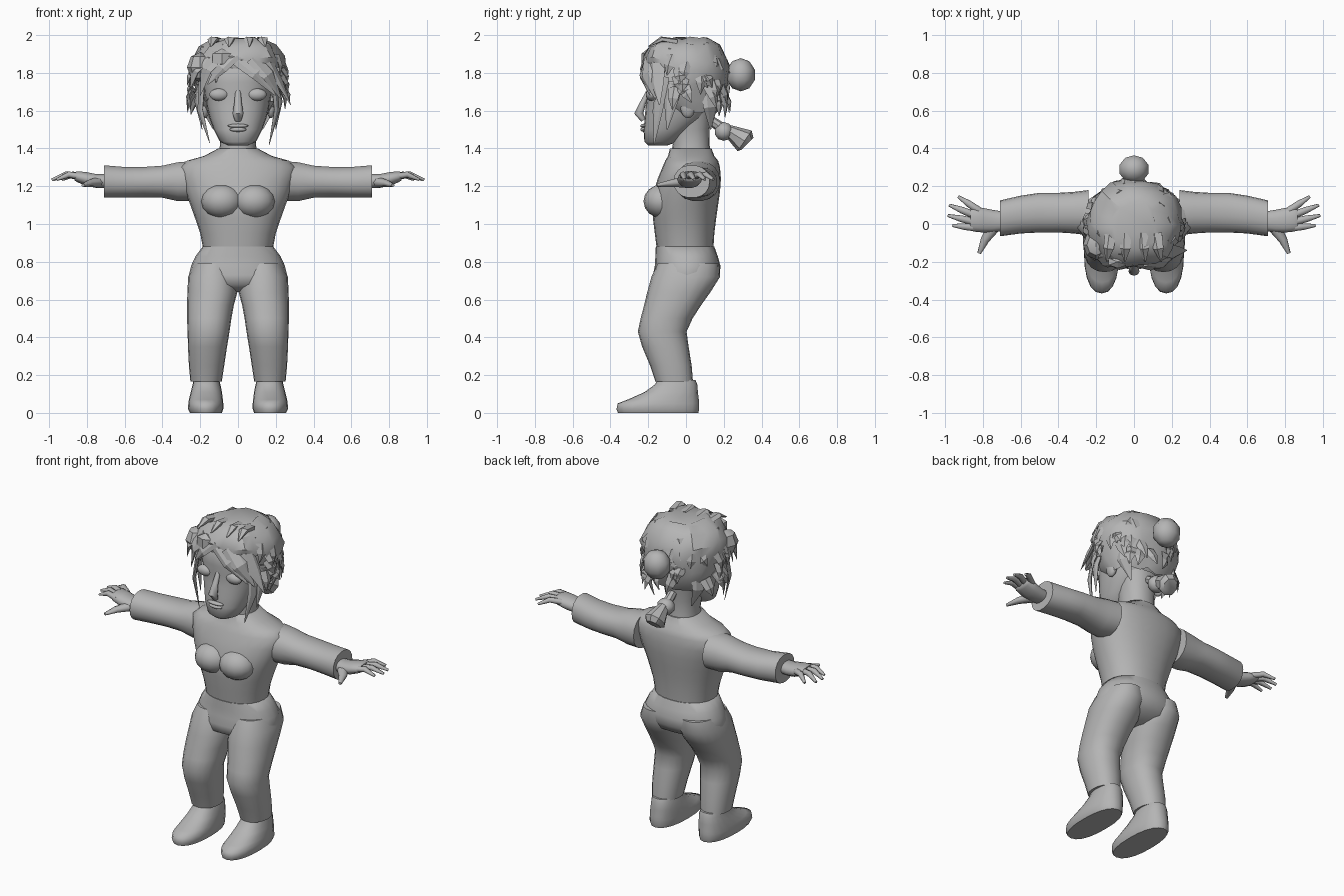
import bpy, bmesh, math, random
from mathutils import Vector

random.seed(4)
GREY = bpy.data.materials.new("plain grey")
GREY.diffuse_color = (0.46, 0.46, 0.46, 1)


def finish(name, bm, mirror=False, smooth=60):
    bmesh.ops.recalc_face_normals(bm, faces=bm.faces)
    me = bpy.data.meshes.new(name)
    bm.to_mesh(me)
    bm.free()
    ob = bpy.data.objects.new(name, me)
    bpy.context.collection.objects.link(ob)
    me.materials.append(GREY)
    if mirror:
        ob.modifiers.new("mirror", "MIRROR").use_mirror_merge = False
    if smooth:
        bpy.ops.object.select_all(action="DESELECT")
        ob.select_set(True)
        bpy.context.view_layer.objects.active = ob
        bpy.ops.object.shade_smooth_by_angle(angle=math.radians(smooth))
    return ob


def bridge(bm, rings, caps=True):
    n = len(rings[0])
    for a, b in zip(rings, rings[1:]):
        for i in range(n):
            j = (i + 1) % n
            bm.faces.new((a[i], a[j], b[j], b[i]))
    if caps:
        bm.faces.new(rings[0])
        bm.faces.new(rings[-1])


def loft_bm(rows, axis="z", n=20, e=2.2, caps=True):
    """rows: (position along axis, first min, first max, second min, second max)"""
    bm = bmesh.new()
    rings = []
    for t, a0, a1, b0, b1 in rows:
        ring = []
        for i in range(n):
            c, s = math.cos(2 * math.pi * i / n), math.sin(2 * math.pi * i / n)
            c = math.copysign(abs(c) ** (2 / e), c)
            s = math.copysign(abs(s) ** (2 / e), s)
            a, b = (a0 + a1 + (a1 - a0) * c) / 2, (b0 + b1 + (b1 - b0) * s) / 2
            ring.append(bm.verts.new((a, b, t) if axis == "z" else (t, a, b)))
        rings.append(ring)
    bridge(bm, rings, caps)
    return bm


def sym(rows):
    return [(z, -r, r, y0, y1) for z, r, y0, y1 in rows]


def ball(name, c, r, mirror=False, seg=16, smooth=60):
    bm = bmesh.new()
    bmesh.ops.create_uvsphere(bm, u_segments=seg, v_segments=seg // 2, radius=1)
    for v in bm.verts:
        v.co = Vector(c) + Vector([v.co[k] * r[k] for k in range(3)])
    return finish(name, bm, mirror, smooth)


def tube(bm, pts, widths, flat=1.0, n=8, up=(0, 0, 1)):
    """tapering tube through pts; flat squeezes it along up"""
    pts = [Vector(p) for p in pts]
    rings = []
    for k, p in enumerate(pts):
        d = (pts[min(k + 1, len(pts) - 1)] - pts[max(k - 1, 0)]).normalized()
        side = d.cross(Vector(up)).normalized()
        top = side.cross(d)
        rings.append([bm.verts.new(p + widths[k] * (side * math.cos(2 * math.pi * i / n)
                      + top * flat * math.sin(2 * math.pi * i / n))) for i in range(n)])
    bridge(bm, rings)


# torso, bust and neck
finish("torso", loft_bm(sym([
    (.87, .185, -.155, .145), (.95, .2, -.165, .15), (1.03, .227, -.175, .16),
    (1.1, .252, -.18, .17), (1.17, .28, -.17, .18), (1.24, .303, -.15, .185),
    (1.3, .312, -.125, .18), (1.335, .27, -.11, .17), (1.36, .18, -.095, .15),
    (1.4, .105, -.085, .135)]), n=24))
ball("bust", (.085, -.125, 1.12), (.11, .1, .09), True)
finish("neck", loft_bm(sym([(1.34, .11, -.085, .135), (1.42, .095, -.07, .125),
                            (1.5, .1, -.09, .125), (1.6, .12, -.1, .14)])))

# sleeves
finish("sleeve", loft_bm([
    (.24, -.06, .18, 1.12, 1.335), (.32, -.05, .17, 1.12, 1.328), (.4, -.045, .165, 1.138, 1.31),
    (.5, -.045, .165, 1.14, 1.303), (.6, -.05, .15, 1.138, 1.303), (.71, -.065, .125, 1.138, 1.312)],
    "x", 18), True)

# hands
finish("palm", loft_bm([
    (.69, -.035, .065, 1.19, 1.265), (.75, -.045, .075, 1.19, 1.265), (.8, -.045, .085, 1.2, 1.275),
    (.85, -.04, .09, 1.22, 1.28), (.865, -.03, .08, 1.23, 1.275)], "x", 14), True)
bm = bmesh.new()
for root, tip in [((.82, .07), (.93, .145)), ((.84, .045), (.978, .1)),
                  ((.84, .01), (.985, .045)), ((.83, -.02), (.96, -.008))]:
    mid = [(root[k] + tip[k]) / 2 for k in range(2)]
    tube(bm, [(*root, 1.25), (*mid, 1.262), (*tip, 1.235)], [.02, .018, .008], .9)
tube(bm, [(.74, -.01, 1.222), (.79, -.085, 1.215), (.82, -.155, 1.205)], [.036, .023, .01], .8)
finish("fingers", bm, True)

# trousers
finish("hips", loft_bm(sym([
    (.88, .187, -.16, .15), (.83, .225, -.162, .168), (.78, .248, -.165, .182),
    (.73, .26, -.175, .18), (.68, .25, -.17, .145), (.64, .1, -.09, .06)]), n=24))
finish("trouser_leg", loft_bm([
    (.79, .02, .235, -.15, .175), (.72, 0, .264, -.183, .18), (.64, .003, .268, -.205, .13),
    (.57, .022, .27, -.222, .08), (.5, .035, .27, -.24, .035), (.43, .045, .267, -.255, .003),
    (.35, .058, .265, -.232, .014), (.25, .073, .26, -.19, .03), (.165, .086, .252, -.162, .037)],
    n=20), True)

# shoes
finish("shoe", loft_bm([
    (0, .085, .255, -.36, .065), (.02, .078, .265, -.368, .07), (.05, .078, .263, -.362, .07),
    (.07, .08, .26, -.31, .068), (.11, .085, .25, -.22, .063), (.15, .093, .24, -.165, .06),
    (.175, .1, .235, -.15, .05)], n=20, e=2.3), True)

# head and face
finish("head", loft_bm(sym([
    (1.415, .05, -.2, -.1), (1.435, .095, -.22, -.05), (1.5, .128, -.225, .03),
    (1.56, .15, -.218, .1), (1.62, .165, -.214, .14), (1.69, .178, -.205, .17),
    (1.75, .185, -.215, .19), (1.85, .17, -.2, .18), (1.92, .1, -.12, .1)]), n=24, e=2.3))
bm = bmesh.new()
tube(bm, [(0, -.195, 1.71), (0, -.228, 1.64), (0, -.25, 1.585), (0, -.225, 1.55)],
     [.014, .02, .03, .018], .8, up=(0, 1, 0))
finish("nose", bm)
ball("eye", (.1, -.183, 1.685), (.052, .03, .033), True)
ball("upper_lip", (0, -.224, 1.52), (.055, .018, .011))
ball("lower_lip", (0, -.224, 1.5), (.045, .018, .012))
ball("ear", (.175, .01, 1.62), (.025, .04, .06), True)

# hair cap: jittered shell with an opening over the face
bm = loft_bm(sym([
    (1.59, .19, -.08, .165), (1.66, .215, -.15, .2), (1.74, .238, -.195, .22),
    (1.82, .25, -.215, .228), (1.88, .243, -.22, .215), (1.94, .195, -.195, .18),
    (1.98, .12, -.14, .12)]), n=22, caps=False)
bmesh.ops.holes_fill(bm, edges=[ed for ed in bm.edges if ed.is_boundary
                                and ed.verts[0].co.z > 1.9])
bmesh.ops.delete(bm, geom=[f for f in bm.faces if f.calc_center_median().y < -.07
                           and f.calc_center_median().z < 1.8], context="FACES")
for v in bm.verts:
    v.co += Vector([random.uniform(-.012, .012) for _ in range(3)])
finish("hair_cap", bm, smooth=35)

# loose strands scattered over the cap, pointing down and outward
bm = bmesh.new()
for k in range(75):
    a = random.uniform(0, 2 * math.pi)
    z = random.uniform(1.68, 1.95)
    s = 1 if z < 1.87 else 1 - (z - 1.87) * 3
    out = Vector((math.cos(a), math.sin(a), 0))
    if out.y < -.5 and z < 1.84:
        continue
    p = Vector((out.x * .237 * s, out.y * .21 * s, z))
    drop = random.uniform(.07, .13)
    tip = p + out * random.uniform(.012, .035) + Vector((-out.y, out.x, 0)) * random.uniform(-.05, .05)
    tube(bm, [p, (p + tip) / 2 + out * .012 - Vector((0, 0, drop * .5)), tip - Vector((0, 0, drop))],
         [.035, .028, .002], .4, 4, up=out)
finish("hair_strands", bm, smooth=20)

# fringe swept to one side, and long locks beside the face
bm = bmesh.new()
for p, m, t, w in [
        ((.0, -.195, 1.88), (.1, -.225, 1.8), (.2, -.19, 1.68), .05),
        ((.08, -.19, 1.88), (.16, -.205, 1.79), (.23, -.16, 1.66), .055),
        ((.16, -.15, 1.87), (.22, -.15, 1.75), (.28, -.14, 1.63), .045),
        ((-.02, -.2, 1.9), (-.09, -.225, 1.83), (-.16, -.2, 1.74), .045),
        ((-.1, -.18, 1.9), (-.17, -.19, 1.82), (-.2, -.18, 1.68), .06),
        ((-.16, -.14, 1.88), (-.23, -.15, 1.81), (-.25, -.15, 1.72), .055),
        ((-.19, -.12, 1.78), (-.2, -.15, 1.6), (-.15, -.17, 1.43), .035),
        ((.19, -.12, 1.78), (.205, -.15, 1.6), (.165, -.17, 1.42), .035),
        ((-.2, -.06, 1.75), (-.215, -.08, 1.65), (-.19, -.1, 1.5), .045),
        ((.2, -.06, 1.75), (.22, -.08, 1.65), (.2, -.1, 1.5), .045),
        ((-.17, .12, 1.72), (-.18, .13, 1.62), (-.13, .13, 1.5), .05),
        ((.17, .12, 1.72), (.18, .13, 1.62), (.13, .13, 1.5), .05)]:
    up = Vector((m[0] * 1.5, m[1], 0)).normalized()
    tube(bm, [p, m, t], [w, w * .85, .003], .35, 6, up=up)
finish("fringe_and_locks", bm, smooth=25)
ball("front_tuft", (-.085, -.2, 1.875), (.065, .04, .055), seg=6, smooth=20)
ball("side_tuft", (-.2, -.11, 1.83), (.07, .08, .08), seg=8, smooth=20)
bm = bmesh.new()
for x in (-.12, -.04, .05, .12):
    tube(bm, [(x, -.05, 1.965), (x * 1.1, -.13, 1.978), (x * 1.2, -.2, 1.94)],
         [.035, .03, .004], .5, 5)
finish("crown_strands", bm, smooth=20)

# bun and low ponytail at the back
ball("bun", (0, .29, 1.79), (.085, .078, .088), seg=10)
ball("ponytail_knot", (0, .2, 1.49), (.055, .05, .05), seg=10)
bm = bmesh.new()
tube(bm, [(0, .13, 1.55), (0, .2, 1.5), (0, .23, 1.49), (0, .31, 1.44), (0, .325, 1.425)],
     [.025, .03, .035, .066, .045], 1, 8)
finish("ponytail", bm, smooth=35)
